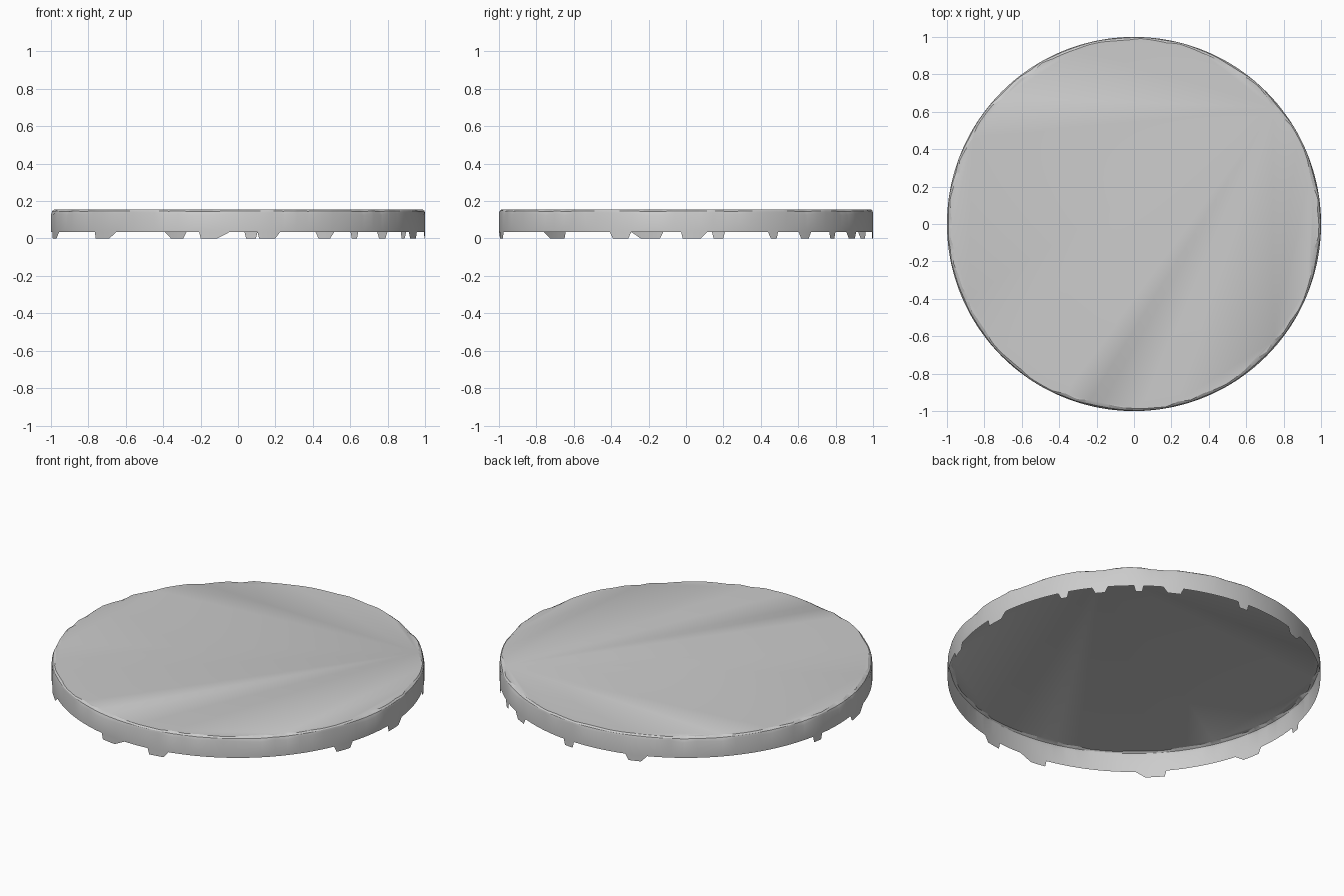
import bpy
import bmesh
import math
import random

if "Cube" in bpy.data.objects:
    bpy.data.objects.remove(bpy.data.objects["Cube"], do_unlink=True)

random.seed(4)
STEPS = 720
TOP, WALL_BOTTOM = 0.155, 0.035

# Tabs under the wall: start and end angle, then the slope width of each side (degrees)
TABS = [(26, 29.5, 1, 0.5), (37, 42, 1, 1), (50, 53, 0.5, 0.5), (59, 65.5, 1.5, 1),
        (84, 88, 0.5, 0.5), (106, 113, 1, 2), (168, 172, 0.5, 0.5),
        (187, 197, 1, 3), (220, 229.5, 0.5, 3), (258, 267.5, 0.5, 4),
        (276, 283, 0.5, 1.5), (336, 343, 1, 1), (358.5, 366.5, 0.5, 2)]


def lower_edge(angle):
    """Height of the lower edge, dropping to the ground at each tab."""
    for start, end, rise, fall in TABS:
        for a in (angle, angle + 360):
            if start < a < end:
                drop = min(1, (a - start) / rise, (end - a) / fall)
                return WALL_BOTTOM * (1 - drop)
    return WALL_BOTTOM


# Irregular worn rim: random chip depths joined by straight runs
chips = [random.choice((0.008, 0.012, 0.016, 0.022, 0.03)) for _ in range(90)]


def chip_depth(angle):
    place = angle / 360 * len(chips)
    i = int(place)
    return chips[i] + (chips[(i + 1) % len(chips)] - chips[i]) * (place - i)


grey = bpy.data.materials.new("light grey")
grey.use_nodes = True
grey.diffuse_color = (0.6, 0.6, 0.6, 1)
grey.node_tree.nodes["Principled BSDF"].inputs["Base Color"].default_value = (0.6, 0.6, 0.6, 1)

# Round cap: open-bottomed wall, worn shoulder and flat top
bm = bmesh.new()
rings = [[] for _ in range(5)]
for step in range(STEPS):
    angle = step * 360 / STEPS
    c, s = math.cos(math.radians(angle)), math.sin(math.radians(angle))
    d = chip_depth(angle)
    profile = [(1, lower_edge(angle)), (1, WALL_BOTTOM + 0.001), (1, TOP - 0.012 - d * 0.6),
               (1 - d * 0.3, TOP - 0.004 - d * 0.25), (1 - d, TOP)]
    for ring, (r, z) in zip(rings, profile):
        ring.append(bm.verts.new((r * c, r * s, z)))
for low, high in zip(rings, rings[1:]):
    for i in range(STEPS):
        j = (i + 1) % STEPS
        bm.faces.new((low[i], low[j], high[j], high[i]))
bm.faces.new(rings[-1])

mesh = bpy.data.meshes.new("round_cap")
bm.to_mesh(mesh)
bm.free()
cap = bpy.data.objects.new("round_cap", mesh)
bpy.context.collection.objects.link(cap)
mesh.materials.append(grey)

# Smooth wall with a crisp top edge
bpy.ops.object.select_all(action="DESELECT")
cap.select_set(True)
bpy.context.view_layer.objects.active = cap
bpy.ops.object.shade_smooth_by_angle(angle=math.radians(30))
